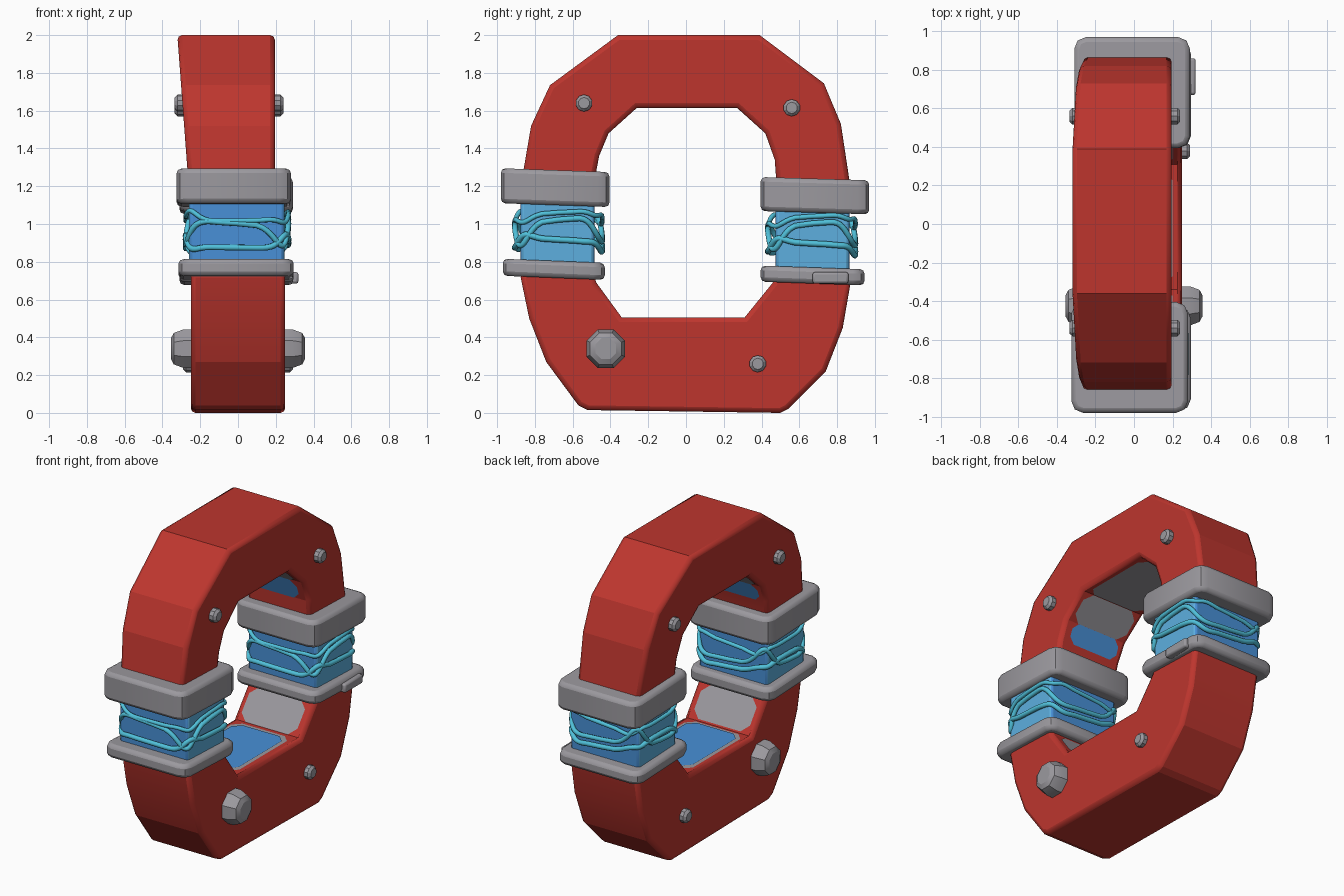
import bpy, bmesh, math
from mathutils import Vector, Matrix

if "Cube" in bpy.data.objects:
    bpy.data.objects.remove(bpy.data.objects["Cube"])


def material(name, rgb):
    m = bpy.data.materials.new(name)
    m.diffuse_color = (*rgb, 1)
    m.use_nodes = True
    m.node_tree.nodes["Principled BSDF"].inputs["Base Color"].default_value = m.diffuse_color
    return m


RED = material("red", (0.51, 0.036, 0.027))
GREY = material("grey", (0.33, 0.32, 0.345))
BLUE = material("blue", (0.065, 0.28, 0.68))
LIGHT = material("light_blue", (0.11, 0.43, 0.74))
CYAN = material("cyan", (0.08, 0.53, 0.70))


def finish(bm, name, mats, bevel=0.0, segments=2, limit=60, smooth=30):
    bmesh.ops.recalc_face_normals(bm, faces=bm.faces)
    me = bpy.data.meshes.new(name)
    bm.to_mesh(me)
    bm.free()
    ob = bpy.data.objects.new(name, me)
    bpy.context.collection.objects.link(ob)
    for m in mats:
        me.materials.append(m)
    if bevel:
        b = ob.modifiers.new("bevel", 'BEVEL')
        b.width, b.segments = bevel, segments
        b.limit_method, b.angle_limit = 'ANGLE', math.radians(limit)
    bpy.ops.object.select_all(action='DESELECT')
    ob.select_set(True)
    bpy.context.view_layer.objects.active = ob
    bpy.ops.object.shade_smooth_by_angle(angle=math.radians(smooth))
    return ob


def arch(name, profile, x_low, x_high):
    """Extrude a (y, z) outline between two x limits given as functions of z."""
    bm = bmesh.new()
    a = [bm.verts.new((x_low(z), y, z)) for y, z in profile]
    b = [bm.verts.new((x_high(z), y, z)) for y, z in profile]
    bm.faces.new(a)
    bm.faces.new(b)
    n = len(a)
    for i in range(n):
        bm.faces.new((a[i], a[(i + 1) % n], b[(i + 1) % n], b[i]))
    return finish(bm, name, [RED], 0.025, 2, 60, 14)


def box(bm, x0, x1, y0, y1, z0, z1):
    c = Vector(((x0 + x1) / 2, (y0 + y1) / 2, (z0 + z1) / 2))
    s = Matrix.Diagonal((x1 - x0, y1 - y0, z1 - z0, 1))
    bmesh.ops.create_cube(bm, size=1, matrix=Matrix.Translation(c) @ s)


# Red upper and lower halves of the link
upper_inner = [(0.48, 1.2), (0.47, 1.34), (0.42, 1.48), (0.27, 1.615),
               (-0.26, 1.615), (-0.41, 1.48), (-0.46, 1.36), (-0.49, 1.2)]
upper_outer = [(-0.875, 1.2), (-0.82, 1.52), (-0.72, 1.735), (-0.36, 2.0),
               (0.39, 2.0), (0.73, 1.745), (0.82, 1.53), (0.87, 1.2)]
lower_inner = [(-0.5, 0.76), (-0.475, 0.69), (-0.34, 0.505),
               (0.31, 0.505), (0.46, 0.69), (0.49, 0.76)]
lower_outer = [(0.88, 0.74), (0.83, 0.45), (0.74, 0.22), (0.54, 0.02), (0.5, 0.0),
               (-0.52, 0.015), (-0.57, 0.04), (-0.74, 0.27), (-0.83, 0.5), (-0.88, 0.74)]
arch("upper_arch", upper_inner + upper_outer,
     lambda z: -0.265 - 0.075 * (z - 1.25), lambda z: 0.195)
arch("lower_arch", lower_inner + lower_outer,
     lambda z: -0.25, lambda z: 0.25)


# Painted patches inside the opening: flat cut-corner plates just off the surface
def patch(name, p, q, x0, x1, t0, t1, lift, mat):
    p, q = Vector((0, *p)), Vector((0, *q))
    d = (q - p).normalized()
    n = Vector((0, -d.z, d.y))
    if n.dot(Vector((0, 0, 1.05)) - (p + q) / 2) < 0:
        n = -n
    a, b = p.lerp(q, t0), p.lerp(q, t1)
    cut = min(0.05, (b - a).length * 0.3)
    size = (b - a).length
    bm = bmesh.new()
    rim = [(cut, x0), (size - cut, x0), (size, x0 + cut), (size, x1 - cut),
           (size - cut, x1), (cut, x1), (0, x1 - cut), (0, x0 + cut)]
    f = bm.faces.new([bm.verts.new(a + d * s + n * lift + Vector((x, 0, 0))) for s, x in rim])
    f.normal_update()
    flip = f.normal.dot(n) < 0
    ob = finish(bm, name, [mat])
    ob.data.update()
    if ob.data.polygons[0].normal.dot(n) < 0:
        ob.data.flip_normals()


for i in range(2, 5):
    patch("upper_grey_patch", upper_inner[i], upper_inner[i + 1], -0.25, 0.15, 0.01, 0.99, 0.004, GREY)
for i in (1, 5):
    patch("upper_blue_patch", upper_inner[i], upper_inner[i + 1], -0.23, 0.13, 0, 1, 0.004, BLUE)
for i in (1, 3):
    patch("lower_grey_patch", lower_inner[i], lower_inner[i + 1], -0.21, 0.2, 0.0, 0.95, 0.004, GREY)
patch("floor_grey_patch", lower_inner[2], lower_inner[3], -0.21, 0.2, 0.03, 0.95, 0.003, GREY)
patch("floor_blue_patch", lower_inner[2], lower_inner[3], -0.19, 0.18, 0.06, 0.91, 0.007, BLUE)


# Grey clamping bands with chamfered corners
def band(name, x0, x1, y0, y1, z0, z1, tilt):
    bm = bmesh.new()
    box(bm, x0, x1, y0, y1, z0, z1)
    upright = [e for e in bm.edges if abs(e.verts[0].co.z - e.verts[1].co.z) > 0.01]
    bmesh.ops.bevel(bm, geom=upright, offset=0.06, segments=2, profile=0.5, affect='EDGES')
    mid = (y0 + y1) / 2
    for v in bm.verts:
        v.co.z += (v.co.y - mid) * tilt
    finish(bm, name, [GREY], 0.024, 2, 50, 30)


band("upper_band_front", -0.325, 0.28, -0.98, -0.405, 1.10, 1.285, -0.035)
band("upper_band_back", -0.31, 0.29, 0.395, 0.97, 1.06, 1.24, -0.03)
band("lower_band_front", -0.315, 0.295, -0.97, -0.43, 0.715, 0.805, -0.04)
band("lower_band_back", -0.31, 0.295, 0.395, 0.945, 0.685, 0.77, -0.035)
bm = bmesh.new()
box(bm, 0.27, 0.32, 0.67, 0.86, 0.685, 0.745)
finish(bm, "lower_band_tab", [GREY], 0.012)


# Blue energy blocks, lighter on the two wide sides
def block(name, y0, y1, z0, z1):
    bm = bmesh.new()
    box(bm, -0.26, 0.245, y0, y1, z0, z1)
    bmesh.ops.recalc_face_normals(bm, faces=bm.faces)
    for f in bm.faces:
        f.material_index = 1 if abs(f.normal.x) > 0.7 else 0
    finish(bm, name, [BLUE, LIGHT], 0.018)


block("block_front", -0.875, -0.485, 0.76, 1.15)
block("block_back", 0.475, 0.865, 0.72, 1.11)


# Cyan tendrils: wavy closed loops wrapped around each block
def signed_pow(v, p):
    return math.copysign(abs(v) ** p, v)


def tendril(name, yc, zc, amp, waves, phase, radius):
    cu = bpy.data.curves.new(name, 'CURVE')
    cu.dimensions = '3D'
    cu.bevel_depth, cu.bevel_resolution = radius, 2
    sp = cu.splines.new('POLY')
    n = 72
    sp.points.add(n - 1)
    for i in range(n):
        t = math.tau * i / n
        x = -0.005 + 0.272 * signed_pow(math.cos(t), 0.4)
        y = yc + 0.232 * signed_pow(math.sin(t), 0.4)
        z = zc + amp * math.sin(waves * t + phase) + 0.012 * math.sin(5 * t + 2 * phase)
        sp.points[i].co = (x, y, z, 1)
    sp.use_cyclic_u = True
    cu.materials.append(CYAN)
    ob = bpy.data.objects.new(name, cu)
    bpy.context.collection.objects.link(ob)


for side, yc, zc in (("front", -0.675, 0.96), ("back", 0.665, 0.94)):
    tendril("tendril_top_" + side, yc, zc + 0.075, 0.025, 2, 0.6, 0.013)
    tendril("tendril_cross_" + side, yc, zc, 0.065, 3, 0.9, 0.015)
    tendril("tendril_low_" + side, yc, zc - 0.06, 0.035, 2, 2.2, 0.016)


# Bolts on both sides: a tapered stack of rings along x
def bolt(name, y, z, start, rings, sides):
    """rings: (distance from start, radius) pairs; start is a signed x."""
    s = math.copysign(1, start)
    bm = bmesh.new()
    loops = []
    for d, r in rings:
        loops.append([bm.verts.new((start + s * d, y + r * math.cos(math.tau * (k + 0.5) / sides),
                                    z + r * math.sin(math.tau * (k + 0.5) / sides)))
                      for k in range(sides)])
    for a, b in zip(loops, loops[1:]):
        for k in range(sides):
            j = (k + 1) % sides
            bm.faces.new((a[k], a[j], b[j], b[k]))
    bm.faces.new(loops[0])
    bm.faces.new(loops[-1])
    finish(bm, name, [GREY], smooth=25)


small = [(0, 0.045), (0.06, 0.045), (0.075, 0.03)]
for tag, sx in (("right", 1), ("left", -1)):
    top = 0.165 if sx > 0 else -0.26
    bolt("upper_bolt_front_" + tag, -0.54, 1.64, top, small, 10)
    bolt("upper_bolt_back_" + tag, 0.56, 1.615, top, small, 10)
    bolt("lower_bolt_back_" + tag, 0.38, 0.26, sx * 0.215, small, 10)
    bolt("large_bolt_" + tag, -0.425, 0.34, sx * 0.2,
         [(0, 0.11), (0.09, 0.11), (0.14, 0.09), (0.155, 0.06)], 8)
